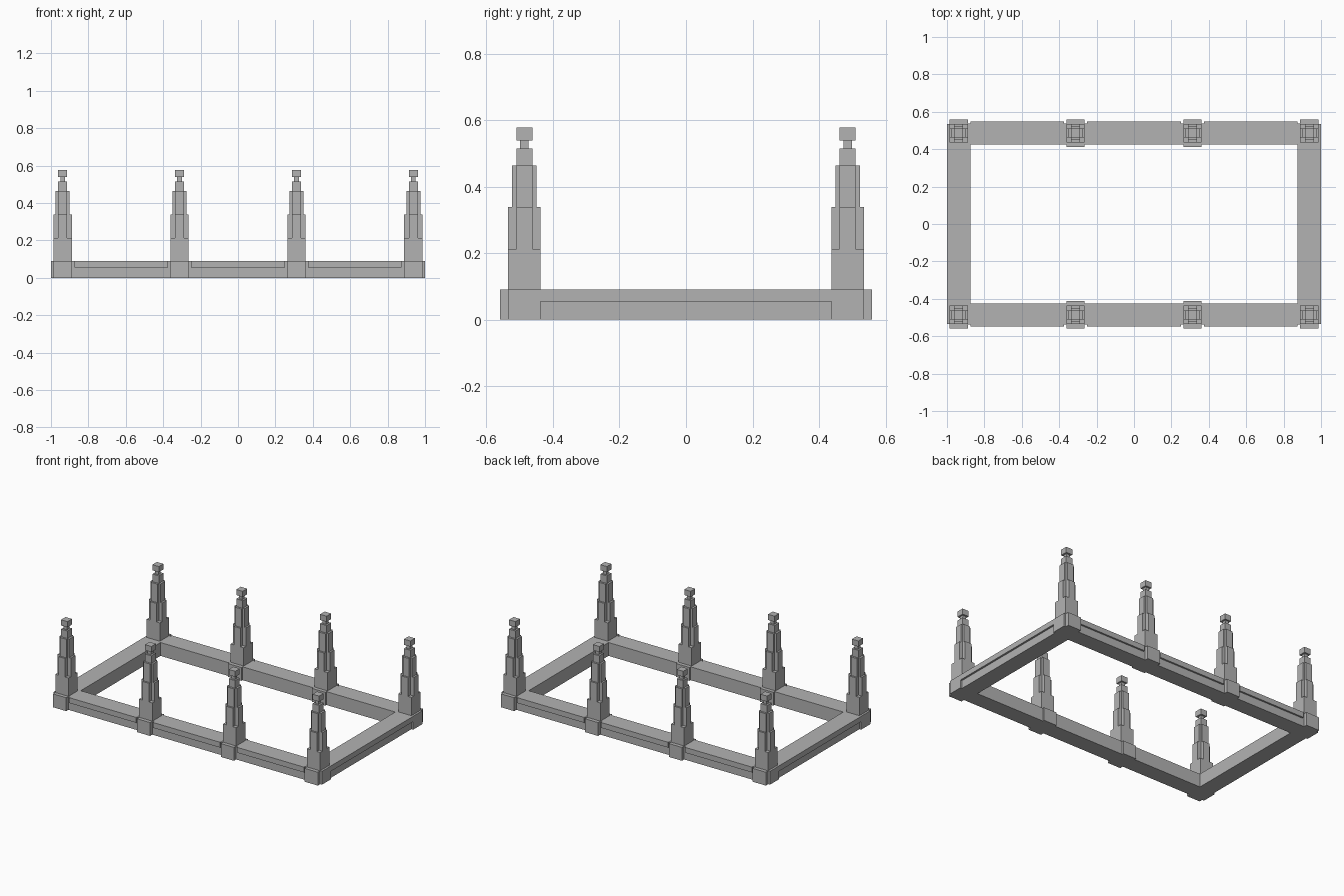
import bpy
import bmesh
from mathutils import Matrix, Vector

cube = bpy.data.objects.get("Cube")
if cube:
    bpy.data.objects.remove(cube, do_unlink=True)

# One stone grey for the whole model
stone = bpy.data.materials.new("stone_grey")
stone.use_nodes = True
GREY = (0.45, 0.45, 0.45, 1)
stone.diffuse_color = GREY
stone.node_tree.nodes["Principled BSDF"].inputs["Base Color"].default_value = GREY

POST_X = (-0.9375, -0.3125, 0.3125, 0.9375)
POST_Y = 0.486
BASE_H = 0.09      # height of the base frame
LEDGE_Z = 0.054    # underside of the overhanging ledge
HALF = 0.049       # half width of a post
RAIL = 0.0625      # half width of a rail with its ledge


def add_box(bm, x0, x1, y0, y1, z0, z1):
    size = Vector((x1 - x0, y1 - y0, z1 - z0))
    centre = Vector((x0 + x1, y0 + y1, z0 + z1)) / 2
    bmesh.ops.create_cube(bm, size=1, matrix=Matrix.Translation(centre) @ Matrix.Diagonal(size.to_4d()))


def centred_box(bm, hx, hy, z0, z1):
    add_box(bm, -hx, hx, -hy, hy, z0, z1)


def make_mesh(name, bm):
    mesh = bpy.data.meshes.new(name)
    bm.to_mesh(mesh)
    bm.free()
    mesh.materials.append(stone)
    return mesh


def place(name, mesh, x=0, y=0, turn=1):
    obj = bpy.data.objects.new(name, mesh)
    obj.location = (x, y, 0)
    obj.scale = (1, turn, 1)
    bpy.context.collection.objects.link(obj)


# Stepped post with cross-shaped upper tiers, neck and cap
bm = bmesh.new()
centred_box(bm, HALF, 0.0735, 0, BASE_H)
centred_box(bm, RAIL, HALF, 0, BASE_H)
centred_box(bm, HALF, HALF, BASE_H, 0.213)
core = 0.024
for reach, z0, z1 in ((HALF, 0.213, 0.338), (0.037, 0.338, 0.463)):
    centred_box(bm, reach, core, z0, z1)
    centred_box(bm, core, reach, z0, z1)
centred_box(bm, core, core, 0.463, 0.514)
centred_box(bm, 0.0125, 0.0125, 0.514, 0.54)
centred_box(bm, core, core, 0.539, 0.577)
post = make_mesh("post", bm)

# Long rail: body with an overhanging outer ledge between posts
bm = bmesh.new()
inner, outer = POST_Y - 0.0615, POST_Y + 0.0615
add_box(bm, POST_X[0], POST_X[-1], inner, POST_Y + 0.05, 0, BASE_H)
for left, right in zip(POST_X, POST_X[1:]):
    add_box(bm, left + RAIL, right - RAIL, POST_Y, outer, LEDGE_Z, BASE_H)
long_rail = make_mesh("long_rail", bm)

for side, label in ((-1, "front"), (1, "back")):
    place(label + "_rail", long_rail, turn=side)
    for number, x in enumerate(POST_X, 1):
        place(f"{label}_post_{number}", post, x, side * POST_Y)

# Short end rails with the same ledge
for side, label in ((-1, "right"), (1, "left")):
    bm = bmesh.new()
    end = POST_Y - HALF
    xs = sorted((side * (POST_X[-1] - RAIL), side * (POST_X[-1] + 0.05)))
    add_box(bm, *xs, -POST_Y, POST_Y, 0, BASE_H)
    xs = sorted((side * POST_X[-1], side * (POST_X[-1] + RAIL)))
    add_box(bm, *xs, -end, end, LEDGE_Z, BASE_H)
    place(label + "_end_rail", make_mesh(label + "_end_rail", bm))
